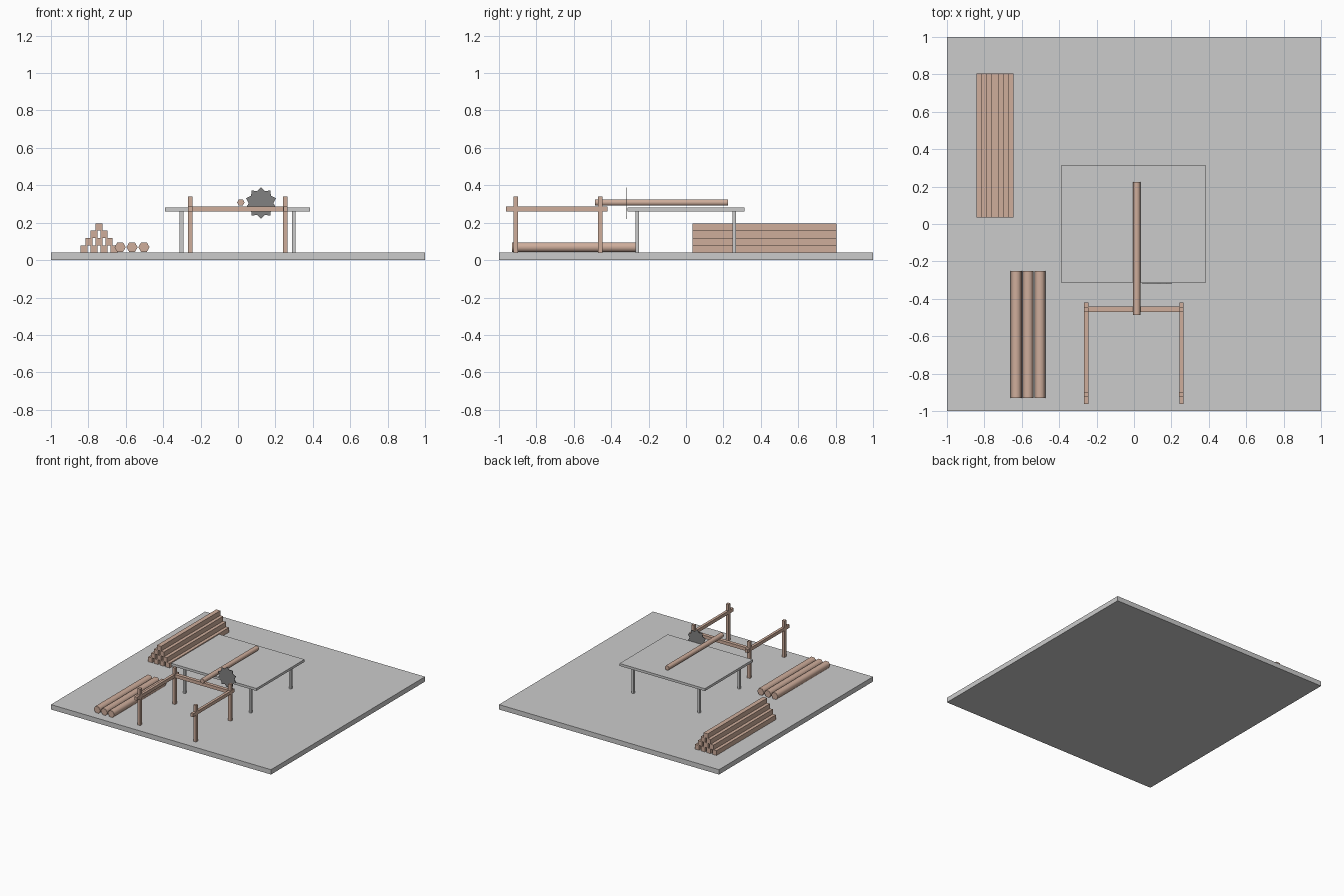
import bpy, bmesh, math

if "Cube" in bpy.data.objects:
    bpy.data.objects.remove(bpy.data.objects["Cube"])

wood = bpy.data.materials.new("wood")
wood.diffuse_color = (0.62, 0.42, 0.33, 1)
wood.use_nodes = True
wood.node_tree.nodes["Principled BSDF"].inputs["Base Color"].default_value = wood.diffuse_color
steel = bpy.data.materials.new("dark_steel")
steel.diffuse_color = (0.22, 0.22, 0.22, 1)
steel.use_nodes = True
steel.node_tree.nodes["Principled BSDF"].inputs["Base Color"].default_value = steel.diffuse_color


def finish(name, bm, mat=None):
    bmesh.ops.recalc_face_normals(bm, faces=bm.faces)
    me = bpy.data.meshes.new(name)
    bm.to_mesh(me)
    bm.free()
    ob = bpy.data.objects.new(name, me)
    bpy.context.collection.objects.link(ob)
    if mat:
        me.materials.append(mat)
    return ob


def box(name, x, y, z, mat=None):
    """Box from (min, max) ranges on each axis."""
    bm = bmesh.new()
    bmesh.ops.create_cube(bm, size=1)
    for v in bm.verts:
        for i, (lo, hi) in enumerate((x, y, z)):
            v.co[i] = (lo + hi) / 2 + v.co[i] * (hi - lo)
    return finish(name, bm, mat)


def extruded(name, pts, y0, y1, mat):
    """Extrude an xz outline along y."""
    bm = bmesh.new()
    face = bm.faces.new([bm.verts.new((px, y0, pz)) for px, pz in pts])
    geo = bmesh.ops.extrude_face_region(bm, geom=[face])["geom"]
    for g in geo:
        if isinstance(g, bmesh.types.BMVert):
            g.co.y = y1
    # keep the start cap
    if not face.is_valid or len(bm.faces) < len(pts) + 2:
        bmesh.ops.holes_fill(bm, edges=bm.edges)
    return finish(name, bm, mat)


def log(name, x, z, r, y0, y1):
    pts = [(x + r * math.cos(k * math.pi / 3), z + r * math.sin(k * math.pi / 3)) for k in range(6)]
    ob = extruded(name, pts, y0, y1, wood)
    for p in ob.data.polygons:
        p.use_smooth = len(p.vertices) == 4
    for e in ob.data.edges:
        a, b = (ob.data.vertices[i].co.y for i in e.vertices)
        e.use_edge_sharp = abs(a - b) < 1e-5
    return ob


# ground slab
box("base", (-1, 1), (-1, 1), (0, 0.04))

# table
box("table_top", (-0.39, 0.385), (-0.312, 0.313), (0.26, 0.28))
for x in (-0.302, 0.298):
    for y in (-0.26, 0.258):
        box("table_leg", (x - 0.01, x + 0.01), (y - 0.01, y + 0.01), (0.04, 0.262))

# saw blade with ten teeth
teeth = 10
outline = []
for k in range(teeth * 2):
    r = 0.084 if k % 2 == 0 else 0.066
    a = math.pi / 2 + k * math.pi / teeth
    outline.append((0.123 + r * math.cos(a), 0.305 + r * math.sin(a)))
extruded("saw_blade", outline, -0.319, -0.315, steel)

# logs: one on the table, three on the ground
log("table_log", 0.015, 0.308, 0.02, -0.487, 0.225)
for i in range(3):
    log("ground_log", -0.63 + i * 0.0635, 0.069, 0.03, -0.93, -0.25)

# feed frame: posts, side rails and cross rail
for x in (-0.255, 0.253):
    xr = (x - 0.012, x + 0.012)
    for y in (-0.91, -0.459):
        box("frame_post", xr, (y - 0.012, y + 0.012), (0.04, 0.34), wood)
    box("side_rail", (x - 0.011, x + 0.011), (-0.963, -0.42), (0.26, 0.287), wood)
box("cross_rail", (-0.25, 0.25), (-0.471, -0.442), (0.26, 0.287), wood)

# stacked planks in a pyramid
for row in range(4):
    n = 4 - row
    for i in range(n):
        x = -0.743 + (i - (n - 1) / 2) * 0.053
        z = 0.04 + row * 0.039
        box("plank", (x - 0.0185, x + 0.0185), (0.035, 0.805), (z, z + 0.039), wood)
